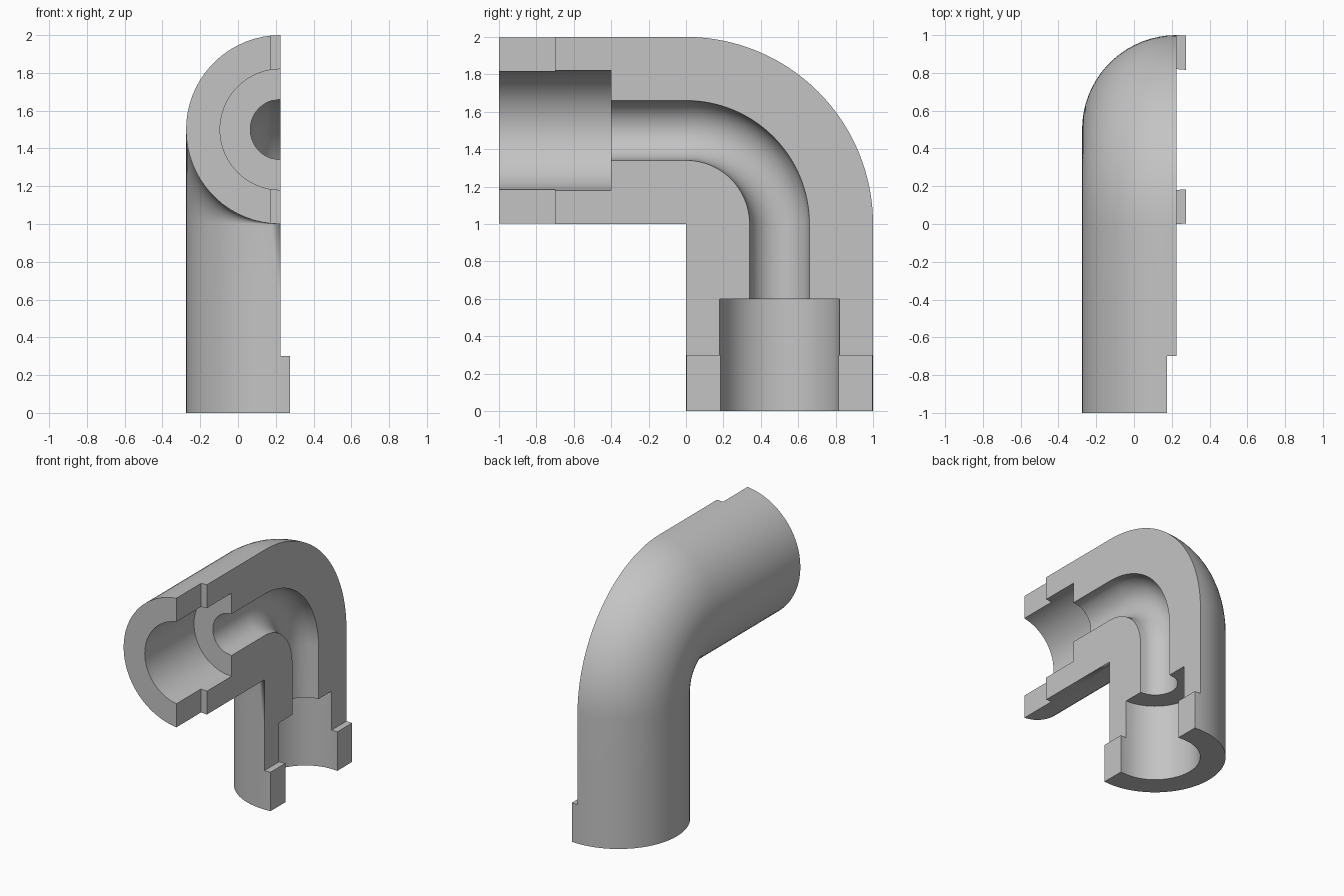
import bpy, bmesh
from math import pi, sin, cos, asin
from itertools import product

cube = bpy.data.objects.get("Cube")
if cube:
    bpy.data.objects.remove(cube, do_unlink=True)

# Dimensions
AXIS_X = 0.225                # cut plane through the pipe axis
STEP = 0.05                   # half-lap offset at each end
BEND = 0.5                    # bend radius of the centre line
RADII = [0.16, 0.32, 0.5]     # bore, socket, outer wall
SIDES, ARC = 32, 32

# Stations along the centre line: (y, z, outward y, outward z)
stations = [(y, 1 + BEND, 0, 1) for y in (-1, -0.7, -0.4)]
for i in range(ARC + 1):
    t = pi / 2 * i / ARC
    stations.append((BEND * sin(t), 1 + BEND * cos(t), sin(t), cos(t)))
stations += [(BEND, z, 1, 0) for z in (0.6, 0.3, 0)]
LAST = len(stations) - 2      # final segment index


def ring_angles(r):
    """Half circle, with extra columns either side of the cut plane."""
    a = asin(STEP / r)
    middle = [a + (pi - 2 * a) * i / SIDES for i in range(SIDES + 1)]
    return [-a, 0] + middle + [pi, pi + a]


angles = [ring_angles(r) for r in RADII]
COLS = len(angles[0]) - 1


def filled(k, j, l):
    """Is there material in this segment, column and radial layer?"""
    if not (0 <= k <= LAST and 0 <= j < COLS and 0 <= l < 2):
        return False
    if l == 0 and (k < 2 or k > LAST - 2):        # sockets
        return False
    edge = min(j, COLS - 1 - j)
    if edge == 0:                                 # raised lap, lower end
        return k == LAST
    if edge == 1:                                 # recessed lap, front end
        return k > 0
    return True


bm = bmesh.new()
cache = {}


def vert(k, j, l):
    if (k, j, l) not in cache:
        y, z, ny, nz = stations[k]
        r, a = RADII[l], angles[l][j]
        cache[k, j, l] = bm.verts.new(
            (AXIS_X - r * sin(a), y + ny * r * cos(a), z + nz * r * cos(a)))
    return cache[k, j, l]


# Skin every side of the material that borders empty space
for cell in product(range(LAST + 1), range(COLS), range(2)):
    if not filled(*cell):
        continue
    for axis, side in product(range(3), (0, 1)):
        neighbour = list(cell)
        neighbour[axis] += 2 * side - 1
        if filled(*neighbour):
            continue
        corners = []
        for u, v in ((0, 0), (1, 0), (1, 1), (0, 1)):
            c = list(cell)
            c[axis] += side
            c[(axis + 1) % 3] += u
            c[(axis + 2) % 3] += v
            corners.append(vert(*c))
        bm.faces.new(corners if side else corners[::-1])

# Close the pinched inner corner of the bend
bmesh.ops.remove_doubles(bm, verts=bm.verts[:], dist=1e-5)
bmesh.ops.dissolve_degenerate(bm, edges=bm.edges[:], dist=1e-6)
bmesh.ops.recalc_face_normals(bm, faces=bm.faces[:])

mesh = bpy.data.meshes.new("pipe_elbow_half")
bm.to_mesh(mesh)
bm.free()
elbow = bpy.data.objects.new("pipe_elbow_half", mesh)
bpy.context.collection.objects.link(elbow)

# Plain grey
grey = bpy.data.materials.new("plain grey")
grey.use_nodes = True
grey.diffuse_color = (0.55, 0.55, 0.55, 1)
grey.node_tree.nodes["Principled BSDF"].inputs["Base Color"].default_value = (0.55, 0.55, 0.55, 1)
mesh.materials.append(grey)

bpy.ops.object.select_all(action="DESELECT")
elbow.select_set(True)
bpy.context.view_layer.objects.active = elbow
bpy.ops.object.shade_smooth_by_angle(angle=pi / 6)
